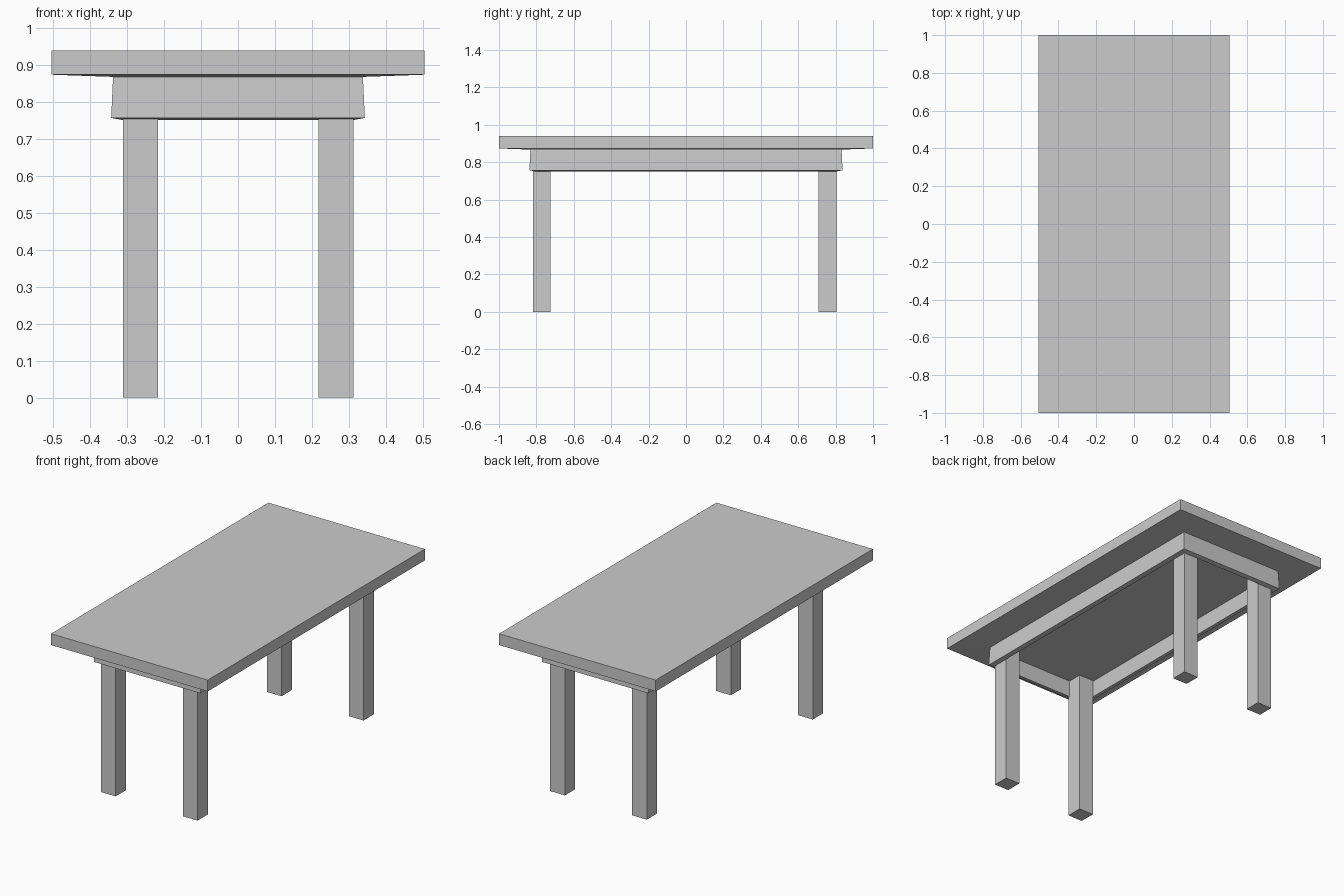
import bpy
import bmesh

if "Cube" in bpy.data.objects:
    bpy.data.objects.remove(bpy.data.objects["Cube"])


def rect_loft(name, rings):
    """Bridge rectangles given as (half_x, half_y, z), capped at both ends."""
    bm = bmesh.new()
    loops = [[bm.verts.new((sx * hx, sy * hy, z))
              for sx, sy in ((-1, -1), (1, -1), (1, 1), (-1, 1))]
             for hx, hy, z in rings]
    for a, b in zip(loops, loops[1:]):
        for i in range(4):
            j = (i + 1) % 4
            bm.faces.new((a[i], a[j], b[j], b[i]))
    bm.faces.new(loops[0])
    bm.faces.new(loops[-1])
    bmesh.ops.recalc_face_normals(bm, faces=bm.faces)
    mesh = bpy.data.meshes.new(name)
    bm.to_mesh(mesh)
    bm.free()
    obj = bpy.data.objects.new(name, mesh)
    bpy.context.collection.objects.link(obj)
    return obj


# Tabletop: slab whose underside dips slightly towards the apron
rect_loft("tabletop", [(0.505, 1.0, 0.94), (0.505, 1.0, 0.874),
                       (0.338, 0.832, 0.868)])

# Apron: thin flared rim around a recessed underside
rect_loft("apron", [(0.338, 0.832, 0.868), (0.343, 0.837, 0.757),
                    (0.316, 0.81, 0.752), (0.316, 0.81, 0.85)])

# Legs: square posts running up into the recess
LEG, LEG_TOP = 0.095, 0.855
for end, y in (("front", -0.771), ("back", 0.757)):
    for side, x in (("left", -0.2635), ("right", 0.265)):
        leg = rect_loft(f"{end}_{side}_leg", [(LEG / 2, LEG / 2, 0),
                                              (LEG / 2, LEG / 2, LEG_TOP)])
        leg.location = (x, y, 0)
